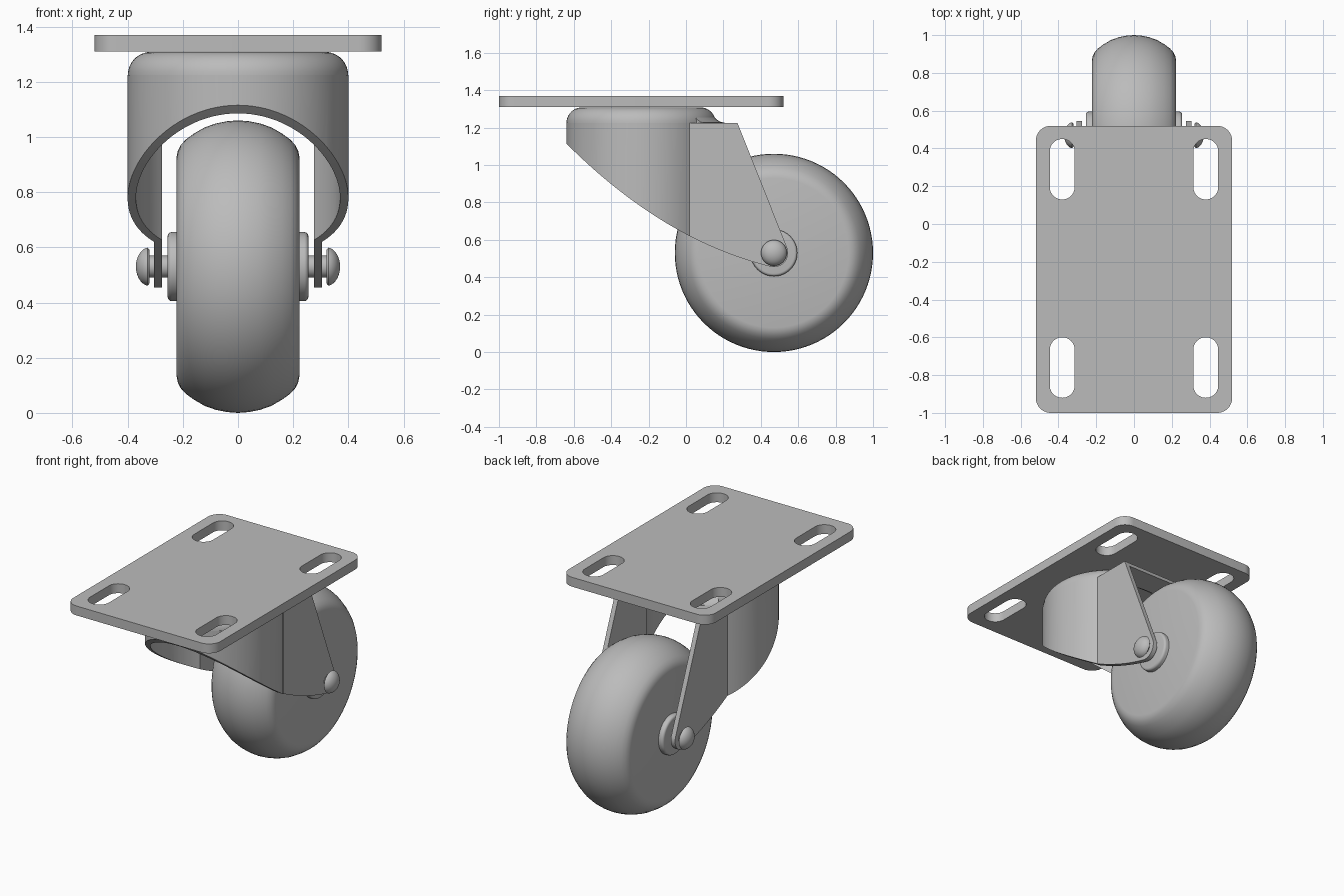
import bpy, bmesh, math
from mathutils import Vector, Matrix

if "Cube" in bpy.data.objects:
    bpy.data.objects.remove(bpy.data.objects["Cube"], do_unlink=True)

grey = bpy.data.materials.new("plain grey")
grey.use_nodes = True
grey.diffuse_color = (0.5, 0.5, 0.5, 1)
grey.node_tree.nodes["Principled BSDF"].inputs["Base Color"].default_value = (0.5, 0.5, 0.5, 1)

AXLE = Vector((0, 0.47, 0.53))
SWIVEL_Y = -0.24


def finish(name, bm):
    bmesh.ops.recalc_face_normals(bm, faces=bm.faces[:])
    mesh = bpy.data.meshes.new(name)
    bm.to_mesh(mesh)
    bm.free()
    mesh.materials.append(grey)
    obj = bpy.data.objects.new(name, mesh)
    bpy.context.collection.objects.link(obj)
    return obj


def prism(name, pts, lo, hi, along_x=False):
    """Extrude an outline of (x, y) along z, or of (y, z) along x."""
    bm = bmesh.new()
    place = (lambda a, b: (lo, a, b)) if along_x else (lambda a, b: (a, b, lo))
    face = bm.faces.new([bm.verts.new(place(*p)) for p in pts])
    new = bmesh.ops.extrude_face_region(bm, geom=[face])["geom"]
    move = Vector((hi - lo, 0, 0)) if along_x else Vector((0, 0, hi - lo))
    bmesh.ops.translate(bm, vec=move, verts=[g for g in new if isinstance(g, bmesh.types.BMVert)])
    return finish(name, bm)


def revolve(name, profile, centre, axis, steps=96, angle=math.tau, start=0, closed=False):
    """Spin a profile of (along axis, radius) points around the x or z axis."""
    bm = bmesh.new()
    make = (lambda a, r: (a, r, 0)) if axis == "X" else (lambda a, r: (0, r, a))
    verts = [bm.verts.new(make(*p)) for p in profile]
    pairs = list(zip(verts, verts[1:])) + ([(verts[-1], verts[0])] if closed else [])
    edges = [bm.edges.new(p) for p in pairs]
    bmesh.ops.rotate(bm, verts=verts, cent=(0, 0, 0), matrix=Matrix.Rotation(start, 3, axis))
    bmesh.ops.spin(bm, geom=verts + edges, cent=(0, 0, 0),
                   axis=(1, 0, 0) if axis == "X" else (0, 0, 1), angle=angle, steps=steps)
    bmesh.ops.remove_doubles(bm, verts=bm.verts[:], dist=1e-5)
    bmesh.ops.holes_fill(bm, edges=bm.edges[:])
    bmesh.ops.translate(bm, vec=centre, verts=bm.verts[:])
    return finish(name, bm)


def boolean(obj, tool, operation):
    mod = obj.modifiers.new("cut", "BOOLEAN")
    mod.operation, mod.object, mod.solver = operation, tool, "EXACT"
    bpy.context.view_layer.objects.active = obj
    bpy.ops.object.modifier_apply(modifier=mod.name)
    bpy.data.objects.remove(tool, do_unlink=True)


def arc(cx, cy, r, a0, a1, n):
    return [(cx + r * math.cos(a0 + (a1 - a0) * i / n),
             cy + r * math.sin(a0 + (a1 - a0) * i / n)) for i in range(n + 1)]


def rounded_rect(cx, cy, hx, hy, r):
    pts = []
    for i, (sx, sy) in enumerate([(1, 1), (-1, 1), (-1, -1), (1, -1)]):
        a = i * math.pi / 2
        pts += arc(cx + sx * (hx - r), cy + sy * (hy - r), r, a, a + math.pi / 2, 10)
    return pts


# Mounting plate with four slotted bolt holes
plate = prism("mounting_plate", rounded_rect(0, -0.24, 0.52, 0.76, 0.08), 1.31, 1.37)
for x in (-0.38, 0.38):
    for y in (-0.76, 0.29):
        boolean(plate, prism("slot", rounded_rect(x, y, 0.066, 0.16, 0.0655), 1.2, 1.5), "DIFFERENCE")


# Fork: round front wall running into two flat legs
def fork_outline(r, half):
    a = math.acos(half / r)
    return arc(0, SWIVEL_Y, r, a, -math.pi - a, 72) + [(-half, 0.7), (half, 0.7)]


def cap(name, r, bottom, top, fillet):
    rim = [(z, q) for q, z in arc(r - fillet, top - fillet, fillet, 0, math.pi / 2, 10)]
    return revolve(name, [(bottom, 0), (bottom, r)] + rim + [(top, 0)], (0, SWIVEL_Y, 0), "Z")


fork = prism("fork", fork_outline(0.40, 0.305), 0.3, 1.225)
boolean(fork, cap("cap", 0.399, 1.18, 1.308, 0.083), "UNION")
boolean(fork, prism("hollow", fork_outline(0.37, 0.275), 0.2, 1.195), "DIFFERENCE")
boolean(fork, cap("cap_hollow", 0.365, 1.1, 1.278, 0.055), "DIFFERENCE")

# Side outline of the fork: swept lower edge, rounded leg end, sloping back edge
start, control, end = Vector((-0.64, 1.115)), Vector((-0.123, 0.598)), Vector((0.45, 0.457))
sweep = [tuple(start * (1 - t) ** 2 + control * 2 * t * (1 - t) + end * t * t)
         for t in (i / 32 for i in range(33))]
side = sweep + arc(AXLE.y, AXLE.z, 0.076, math.radians(-90), math.radians(22), 12)
side += [(0.275, 1.226), (0.275, 1.4), (-0.7, 1.4), (-0.7, 1.175)]
boolean(fork, prism("side_cut", side, -0.6, 0.6, True), "INTERSECT")

# Concave blend from the round cap down to the web between the legs
blend = [(1.21, 0.34), (1.285, 0.365), (1.262, 0.385), (1.242, 0.405),
         (1.231, 0.425), (1.226, 0.445), (1.21, 0.445)]
spread = math.radians(84)
fillet = revolve("cap_blend", blend, (0, SWIVEL_Y, 0), "Z", 24, spread, -spread / 2, True)

# Wheel with crowned tread and flat sides
tread = [(0.222, 0.40), (0.218, 0.42), (0.208, 0.44), (0.19, 0.46), (0.16, 0.482),
         (0.12, 0.505), (0.08, 0.519), (0.04, 0.527)]
half = [(0.222, 0)] + tread
wheel = revolve("wheel", half + [(0, 0.53)] + [(-x, r) for x, r in reversed(half)], AXLE, "X")

# Hub bosses, axle pin and domed rivet heads
parts = [plate, fork, fillet, wheel]
parts.append(revolve("axle_pin", [(-0.33, 0), (-0.33, 0.04), (0.33, 0.04), (0.33, 0)], AXLE, "X", 32))
for side_name, s in (("left", 1), ("right", -1)):
    rim = arc(0.24, 0.11, 0.015, 0, math.pi / 2, 5)
    boss = [(0.255, 0)] + rim + [(0.21, 0.125), (0.21, 0)]
    parts.append(revolve(side_name + "_hub", [(s * x, r) for x, r in boss], AXLE, "X", 64))
    dome = [(0.32 + 0.05 * math.sin(t), 0.07 * math.cos(t))
            for t in (math.pi / 2 * i / 10 for i in range(10))]
    head = [(0.32, 0), (0.32, 0.06)] + dome[1:] + [(0.37, 0)]
    parts.append(revolve(side_name + "_rivet_head", [(s * x, r) for x, r in head], AXLE, "X", 48))

# Smooth shading with sharp edges kept
bpy.ops.object.select_all(action="DESELECT")
for obj in parts:
    obj.select_set(True)
bpy.context.view_layer.objects.active = plate
bpy.ops.object.shade_smooth_by_angle(angle=math.radians(30))
